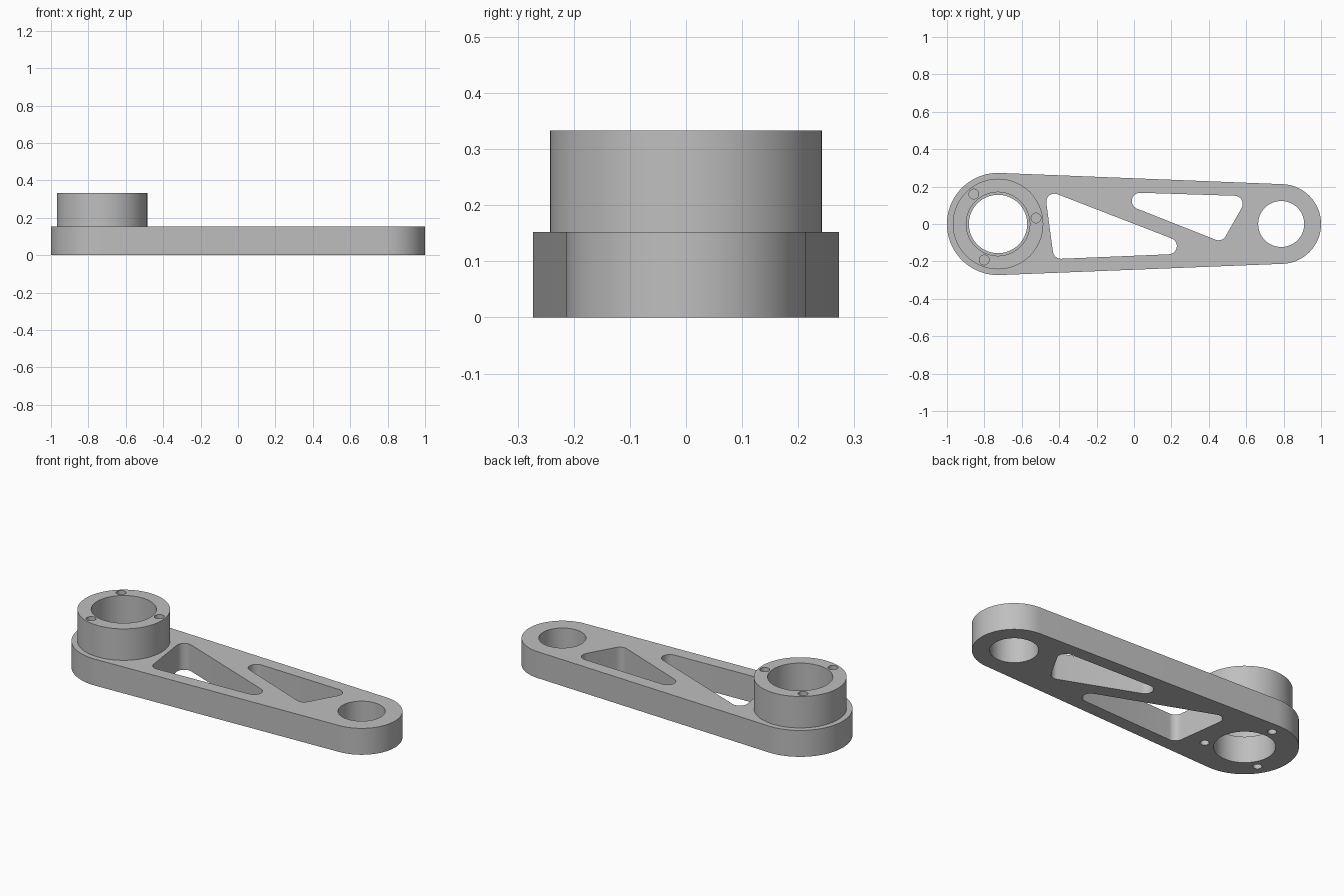
import bpy, bmesh
from math import atan2, acos, hypot, pi, sin, cos, radians

if "Cube" in bpy.data.objects:
    bpy.data.objects.remove(bpy.data.objects["Cube"], do_unlink=True)

grey = bpy.data.materials.new("plain grey")
grey.use_nodes = True
grey.diffuse_color = (0.52, 0.52, 0.52, 1)
grey.node_tree.nodes["Principled BSDF"].inputs["Base Color"].default_value = grey.diffuse_color

PLATE_TOP, BOSS_TOP = 0.152, 0.333
BOSS_X, TIP_X = -0.727, 0.787


def rounded_outline(circles, steps=24):
    """Outline wrapped tightly around (x, y, radius) circles given anticlockwise."""
    n = len(circles)

    def normal(a, b):
        dx, dy = b[0] - a[0], b[1] - a[1]
        return atan2(dy, dx) - acos((a[2] - b[2]) / hypot(dx, dy))

    points = []
    for i, (x, y, r) in enumerate(circles):
        start = normal(circles[i - 1], circles[i])
        end = normal(circles[i], circles[(i + 1) % n])
        sweep = (end - start) % (2 * pi)
        for k in range(steps + 1):
            a = start + sweep * k / steps
            points.append((x + r * cos(a), y + r * sin(a)))
    return points


def disc(x, y, r, sides=96):
    return [(x + r * cos(2 * pi * k / sides), y + r * sin(2 * pi * k / sides))
            for k in range(sides)]


def prism(name, outline, z0, z1):
    bm = bmesh.new()
    face = bm.faces.new([bm.verts.new((x, y, z0)) for x, y in outline])
    top = bmesh.ops.extrude_face_region(bm, geom=[face])["geom"]
    bmesh.ops.translate(bm, vec=(0, 0, z1 - z0),
                        verts=[v for v in top if isinstance(v, bmesh.types.BMVert)])
    bmesh.ops.recalc_face_normals(bm, faces=bm.faces)
    mesh = bpy.data.meshes.new(name)
    bm.to_mesh(mesh)
    bm.free()
    mesh.materials.append(grey)
    obj = bpy.data.objects.new(name, mesh)
    bpy.context.collection.objects.link(obj)
    return obj


def combine(target, tool, operation):
    mod = target.modifiers.new(tool.name, 'BOOLEAN')
    mod.operation, mod.solver, mod.object = operation, 'EXACT', tool
    bpy.context.view_layer.objects.active = target
    bpy.ops.object.modifier_apply(modifier=mod.name)
    bpy.data.objects.remove(tool, do_unlink=True)


# Tapered plate with round ends, and the raised boss
arm = prism("link_arm", rounded_outline([(BOSS_X, 0, 0.273), (TIP_X, 0, 0.213)], 64), 0, PLATE_TOP)
combine(arm, prism("boss", disc(BOSS_X, 0, 0.242), 0.05, BOSS_TOP), 'UNION')

# Through bores and the wider bearing seat in the boss
cutters = [
    prism("boss_bore", disc(BOSS_X, 0, 0.156), -0.1, 0.5),
    prism("bearing_seat", disc(BOSS_X, 0, 0.17), 0.15, 0.5),
    prism("tip_bore", disc(TIP_X, 0, 0.123), -0.1, 0.5),
]

# Two triangular lightening pockets
R = 0.044
pockets = [
    [(-0.425, 0.118), (-0.39, -0.142), (0.185, -0.118)],
    [(0.032, 0.123), (0.452, -0.043), (0.537, 0.107)],
]
for corners in pockets:
    outline = rounded_outline([(x, y, R) for x, y in corners], 12)
    cutters.append(prism("pocket", outline, -0.1, 0.5))

# Blind screw holes: three in the boss top, three turned from them underneath
for first, radius, z0, z1 in [(9, 0.026, 0.2, 0.5), (-28, 0.023, -0.1, 0.12)]:
    for k in range(3):
        a = radians(first + 120 * k)
        centre = (BOSS_X + 0.206 * cos(a), 0.206 * sin(a))
        cutters.append(prism("screw_hole", disc(*centre, radius, 32), z0, z1))

for cutter in cutters:
    combine(arm, cutter, 'DIFFERENCE')

bpy.ops.object.select_all(action='DESELECT')
arm.select_set(True)
bpy.context.view_layer.objects.active = arm
bpy.ops.object.shade_smooth_by_angle(angle=radians(30))
